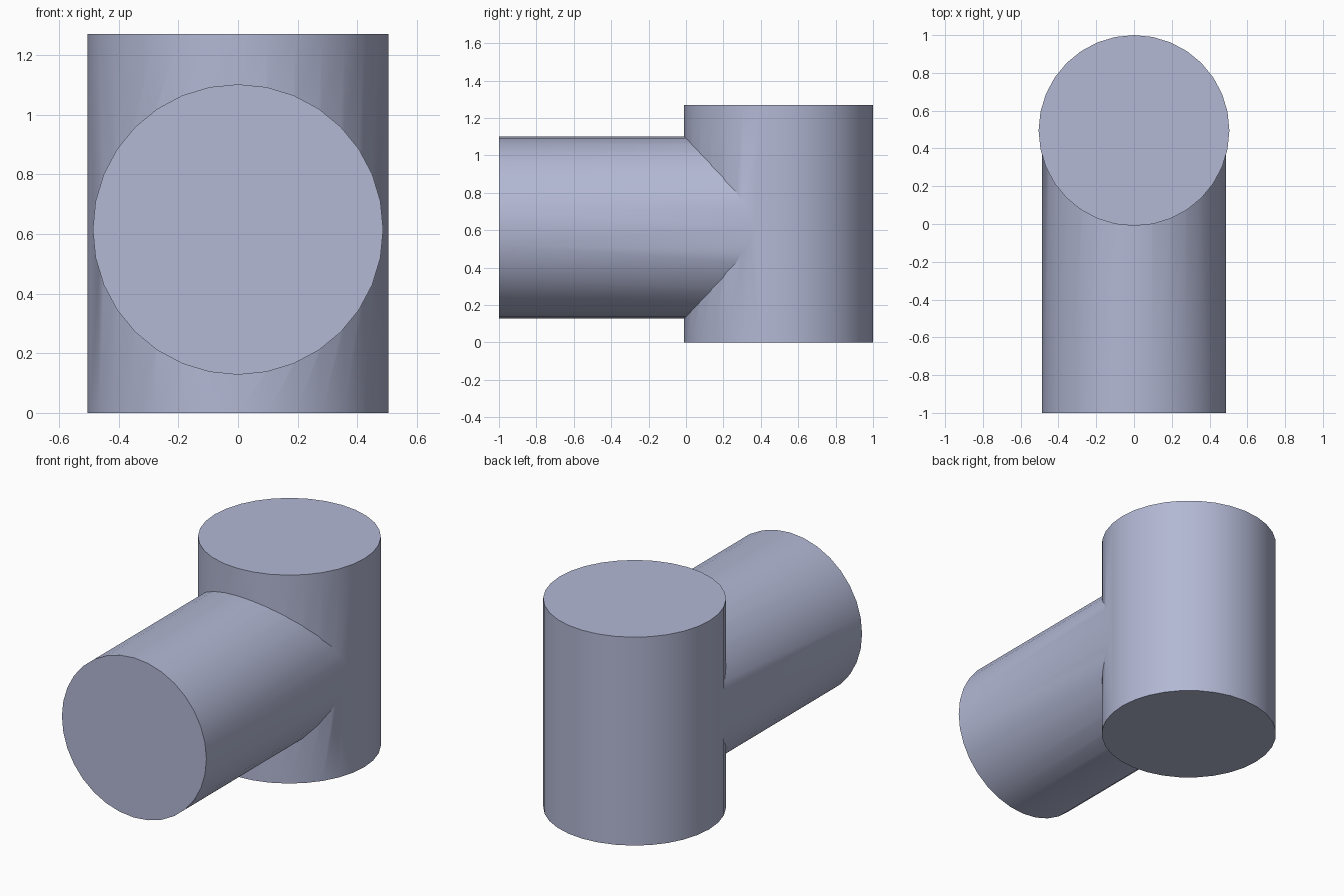
import bpy
import math

cube = bpy.data.objects.get("Cube")
if cube:
    bpy.data.objects.remove(cube, do_unlink=True)

# Single material
COLOR = (0.45, 0.48, 0.66, 1.0)
mat = bpy.data.materials.new("blue_grey")
mat.use_nodes = True
mat.diffuse_color = COLOR
mat.node_tree.nodes["Principled BSDF"].inputs["Base Color"].default_value = COLOR


def cylinder(name, radius, length, location, rotation=(0, 0, 0)):
    bpy.ops.mesh.primitive_cylinder_add(
        vertices=32, radius=radius, depth=length, location=location, rotation=rotation)
    obj = bpy.context.object
    obj.name = name
    obj.data.materials.append(mat)
    return obj


# Side branch, running from the front into the middle of the upright
branch = cylinder("side_branch", 0.487, 1.495, (0, -0.2525, 0.615), (math.pi / 2, 0, 0))

# Upright pipe body
body = cylinder("pipe_tee", 0.505, 1.27, (0, 0.495, 0.635))

# Join both into one clean solid
union = body.modifiers.new("join_branch", "BOOLEAN")
union.operation = "UNION"
union.solver = "EXACT"
union.object = branch
bpy.context.view_layer.objects.active = body
bpy.ops.object.modifier_apply(modifier=union.name)
bpy.data.objects.remove(branch, do_unlink=True)

# Smooth walls, sharp rims and seam
body.select_set(True)
bpy.ops.object.shade_smooth_by_angle(angle=math.radians(30))
